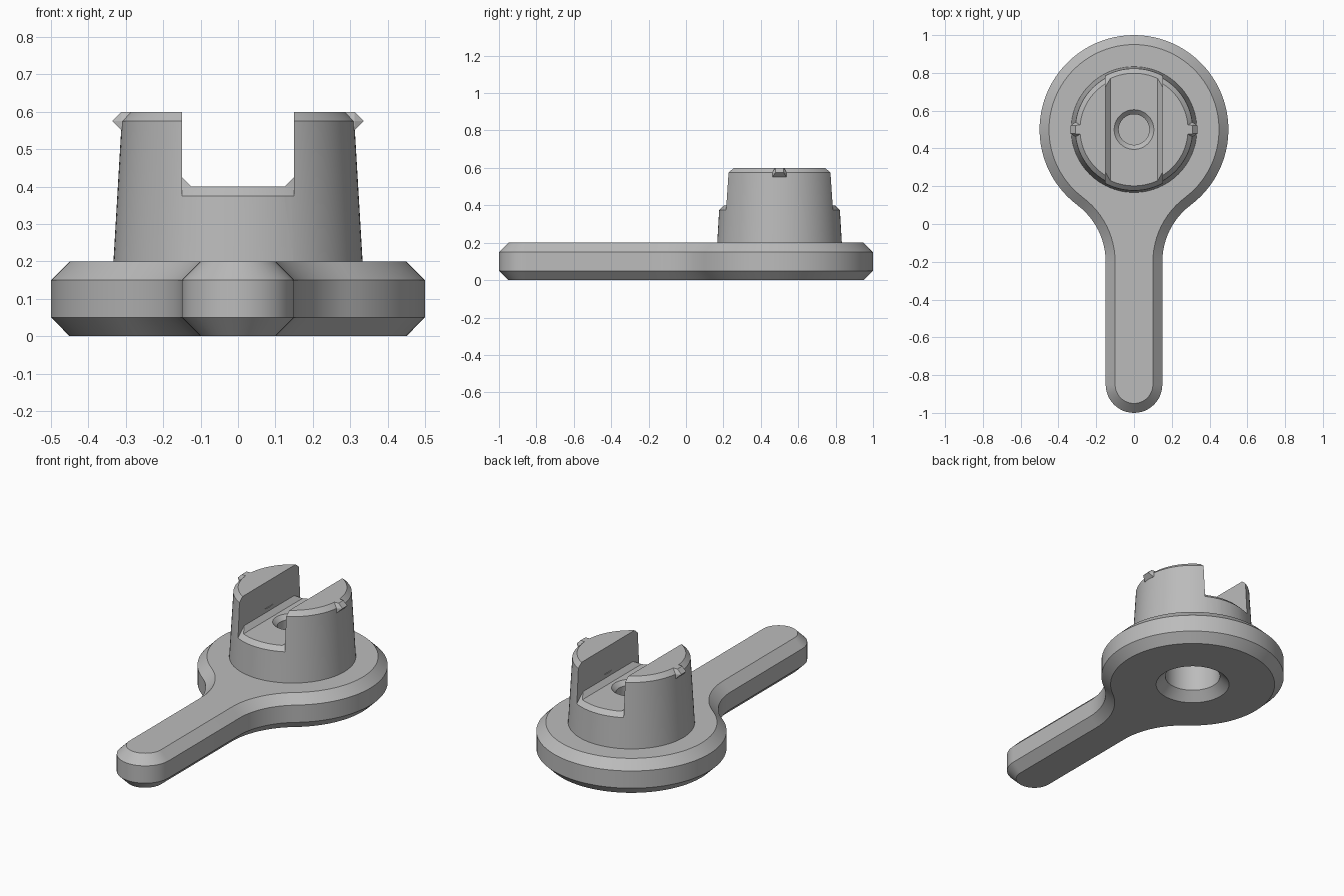
import bpy
import bmesh
from math import sin, cos, pi, atan2, radians

cube = bpy.data.objects.get("Cube")
if cube:
    bpy.data.objects.remove(cube, do_unlink=True)

CY = 0.5      # y of the hub axis
SEG = 96

grey = bpy.data.materials.new("mid grey")
grey.use_nodes = True
grey.diffuse_color = (0.5, 0.5, 0.5, 1)
grey.node_tree.nodes["Principled BSDF"].inputs["Base Color"].default_value = (0.5, 0.5, 0.5, 1)


def add_object(name, bm):
    bmesh.ops.recalc_face_normals(bm, faces=bm.faces)
    mesh = bpy.data.meshes.new(name)
    bm.to_mesh(mesh)
    bm.free()
    mesh.materials.append(grey)
    obj = bpy.data.objects.new(name, mesh)
    bpy.context.scene.collection.objects.link(obj)
    return obj


def loft(name, rings, closed=False):
    """Skin a stack of equal rings; cap the ends or join them."""
    bm = bmesh.new()
    loops = [[bm.verts.new(p) for p in ring] for ring in rings]
    pairs = list(zip(loops, loops[1:]))
    if closed:
        pairs.append((loops[-1], loops[0]))
    else:
        bm.faces.new(loops[0])
        bm.faces.new(loops[-1])
    for a, b in pairs:
        for i in range(len(a)):
            j = (i + 1) % len(a)
            bm.faces.new((a[i], a[j], b[j], b[i]))
    return add_object(name, bm)


def arc(cx, cy, r, start, end, steps):
    angles = [start + (end - start) * i / steps for i in range(steps + 1)]
    return [(cx + r * cos(a), cy + r * sin(a)) for a in angles]


def lathe(name, profile, closed=False):
    rings = [[(x, y, z) for x, y in arc(0, CY, r, 0, 2 * pi, SEG)[:-1]] for r, z in profile]
    return loft(name, rings, closed)


def extrude_y(name, section, y0, y1):
    return loft(name, [[(x, y, z) for x, z in section] for y in (y0, y1)])


def boolean(obj, tool, operation):
    mod = obj.modifiers.new(operation.lower(), 'BOOLEAN')
    mod.operation = operation
    mod.solver = 'EXACT'
    mod.object = tool
    bpy.context.view_layer.update()
    graph = bpy.context.evaluated_depsgraph_get()
    mesh = bpy.data.meshes.new_from_object(obj.evaluated_get(graph))
    obj.modifiers.clear()
    obj.data = mesh
    bpy.data.objects.remove(tool, do_unlink=True)


# Lever plate: round head, concave necks and a rounded handle, chamfered
def outline(inset, z):
    t = atan2(0.8, 0.6)
    neck = 0.375 + inset
    pts = arc(0, CY, 0.5 - inset, -t, pi + t, 72)
    pts += arc(-0.525, -0.2, neck, t, 0, 12)[1:]
    pts += arc(0, -0.85, 0.15 - inset, pi, 2 * pi, 24)
    pts += arc(0.525, -0.2, neck, pi, pi - t, 12)[:-1]
    return [(x, y, z) for x, y in pts]


lever = loft("lever", [outline(0.05, 0), outline(0, 0.05), outline(0, 0.15), outline(0.05, 0.2)])

# Tapered post with a chamfered rim
post = lathe("post", [(0.336, 0.15), (0.311, 0.575), (0.286, 0.6)])

# Slot across the post, with small chamfers in its lower corners
half = [(0.125, 0.4), (0.15, 0.425), (0.15, 0.7)]
slot = extrude_y("slot_cutter", half + [(-x, z) for x, z in reversed(half)], 0, 1)
boolean(post, slot, 'DIFFERENCE')

# Chamfer on the two open ends of the slot floor
rim = lathe("rim_cutter", [(0.348, 0.35), (0.273, 0.425), (0.4, 0.425), (0.4, 0.35)], closed=True)
box = extrude_y("rim_limit", [(-0.15, 0.3), (0.15, 0.3), (0.15, 0.5), (-0.15, 0.5)], 0, 1)
boolean(rim, box, 'INTERSECT')
boolean(post, rim, 'DIFFERENCE')

boolean(lever, post, 'UNION')

# Blind hole in the slot floor and countersunk bore underneath
hole = lathe("hole_cutter", [(0.081, 0.3), (0.081, 0.376), (0.155, 0.45)])
boolean(lever, hole, 'DIFFERENCE')
bore = lathe("bore_cutter", [(0.25, -0.05), (0.15, 0.05), (0.15, 0.25)])
boolean(lever, bore, 'DIFFERENCE')


# Small wedge-shaped catches on both sides of the rim
def catch(name, side):
    bm = bmesh.new()
    for x, z, w in ((0.28, 0.6, 0.025), (0.311, 0.6, 0.022), (0.336, 0.575, 0.022),
                    (0.311, 0.55, 0.038), (0.28, 0.55, 0.038), (0.311, 0.575, 0.038)):
        for s in (-1, 1):
            bm.verts.new((side * x, CY + s * w, z))
    bmesh.ops.convex_hull(bm, input=bm.verts)
    return add_object(name, bm)


catch("left_catch", 1)
catch("right_catch", -1)

bpy.ops.object.select_all(action='DESELECT')
lever.select_set(True)
bpy.context.view_layer.objects.active = lever
bpy.ops.object.shade_smooth_by_angle(angle=radians(25))
